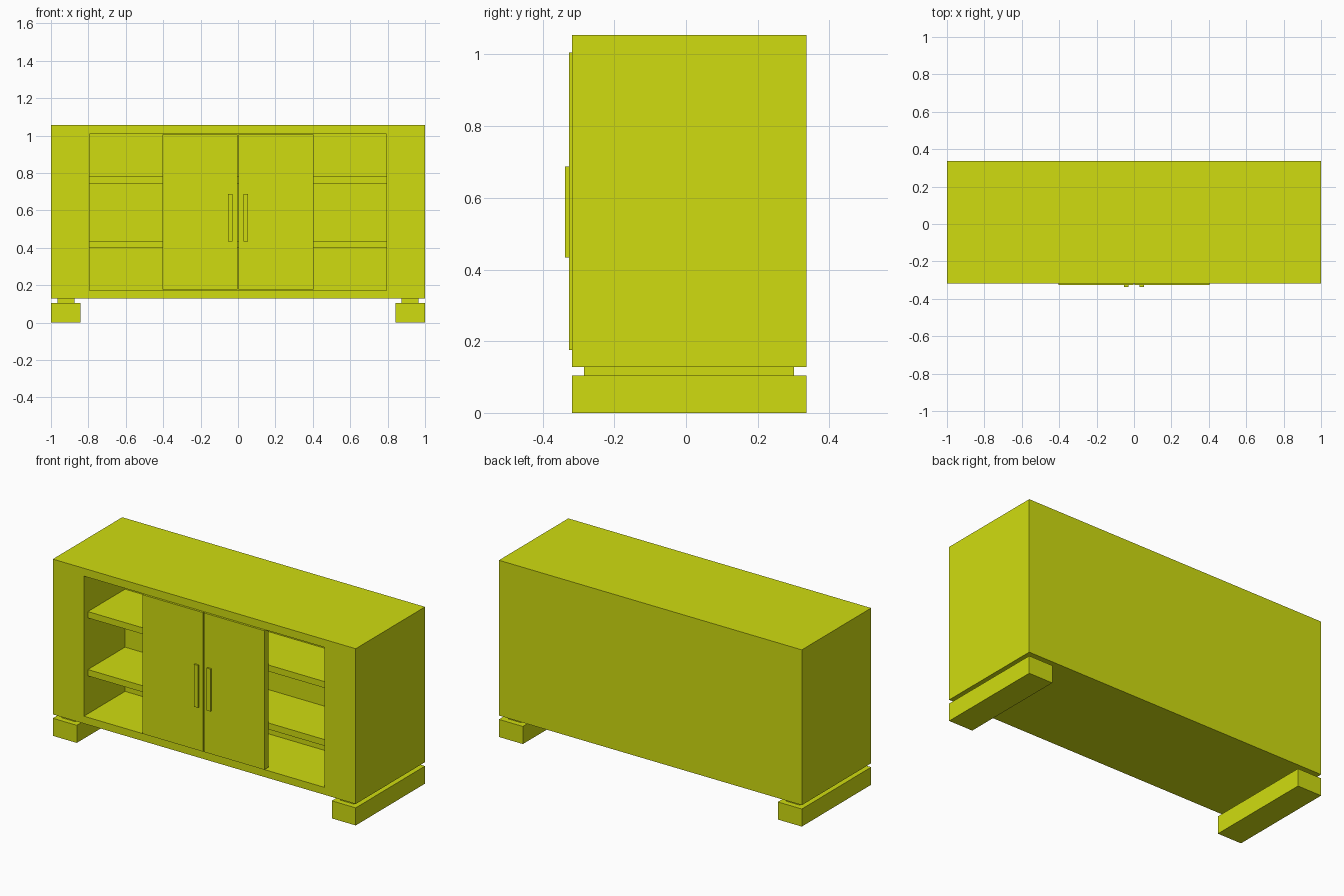
import bpy, bmesh

if "Cube" in bpy.data.objects:
    bpy.data.objects.remove(bpy.data.objects["Cube"])

mat = bpy.data.materials.new("lime_paint")
mat.diffuse_color = (0.63, 0.72, 0.005, 1)
mat.use_nodes = True
mat.node_tree.nodes["Principled BSDF"].inputs["Base Color"].default_value = mat.diffuse_color

FRONT, BACK = -0.318, 0.336
INNER_BACK = 0.07
OPEN_X, OPEN_Z0, OPEN_Z1 = 0.795, 0.172, 1.008


def box_bmesh(x0, x1, y0, y1, z0, z1):
    bm = bmesh.new()
    bmesh.ops.create_cube(bm, size=1)
    for v in bm.verts:
        v.co.x = x1 if v.co.x > 0 else x0
        v.co.y = y1 if v.co.y > 0 else y0
        v.co.z = z1 if v.co.z > 0 else z0
    return bm


def add_object(name, bm):
    mesh = bpy.data.meshes.new(name)
    bm.to_mesh(mesh)
    bm.free()
    mesh.materials.append(mat)
    obj = bpy.data.objects.new(name, mesh)
    bpy.context.collection.objects.link(obj)
    return obj


def box(name, *dims):
    return add_object(name, box_bmesh(*dims))


def mirrored_box(name, x0, x1, *dims):
    box("right_" + name, x0, x1, *dims)
    box("left_" + name, -x1, -x0, *dims)


# Cabinet body with a recessed front opening
bm = box_bmesh(-1, 1, FRONT, BACK, 0.128, 1.055)
front = min(bm.faces, key=lambda f: f.calc_center_median().y)
bmesh.ops.inset_individual(bm, faces=[front], thickness=0.05)
mid_z = (OPEN_Z0 + OPEN_Z1) / 2
for v in front.verts:
    v.co.x = OPEN_X if v.co.x > 0 else -OPEN_X
    v.co.z = OPEN_Z1 if v.co.z > mid_z else OPEN_Z0
result = bmesh.ops.extrude_discrete_faces(bm, faces=[front])
for v in result["faces"][0].verts:
    v.co.y = INNER_BACK
bmesh.ops.recalc_face_normals(bm, faces=bm.faces)
add_object("cabinet_body", bm)

# Shelves running behind the doors
for name, z0, z1 in (("lower_shelf", 0.398, 0.436), ("upper_shelf", 0.744, 0.782)):
    box(name, -OPEN_X, OPEN_X, -0.28, INNER_BACK, z0, z1)

# Central doors and their handles
mirrored_box("door", 0.003, 0.403, -0.327, -0.287, 0.176, 1.006)
mirrored_box("handle", 0.029, 0.054, -0.337, -0.327, 0.434, 0.687)

# Full-depth feet with narrower spacers above
mirrored_box("foot", 0.842, 1.0, FRONT, BACK, 0, 0.105)
mirrored_box("foot_spacer", 0.875, 0.965, -0.285, 0.302, 0.105, 0.128)
